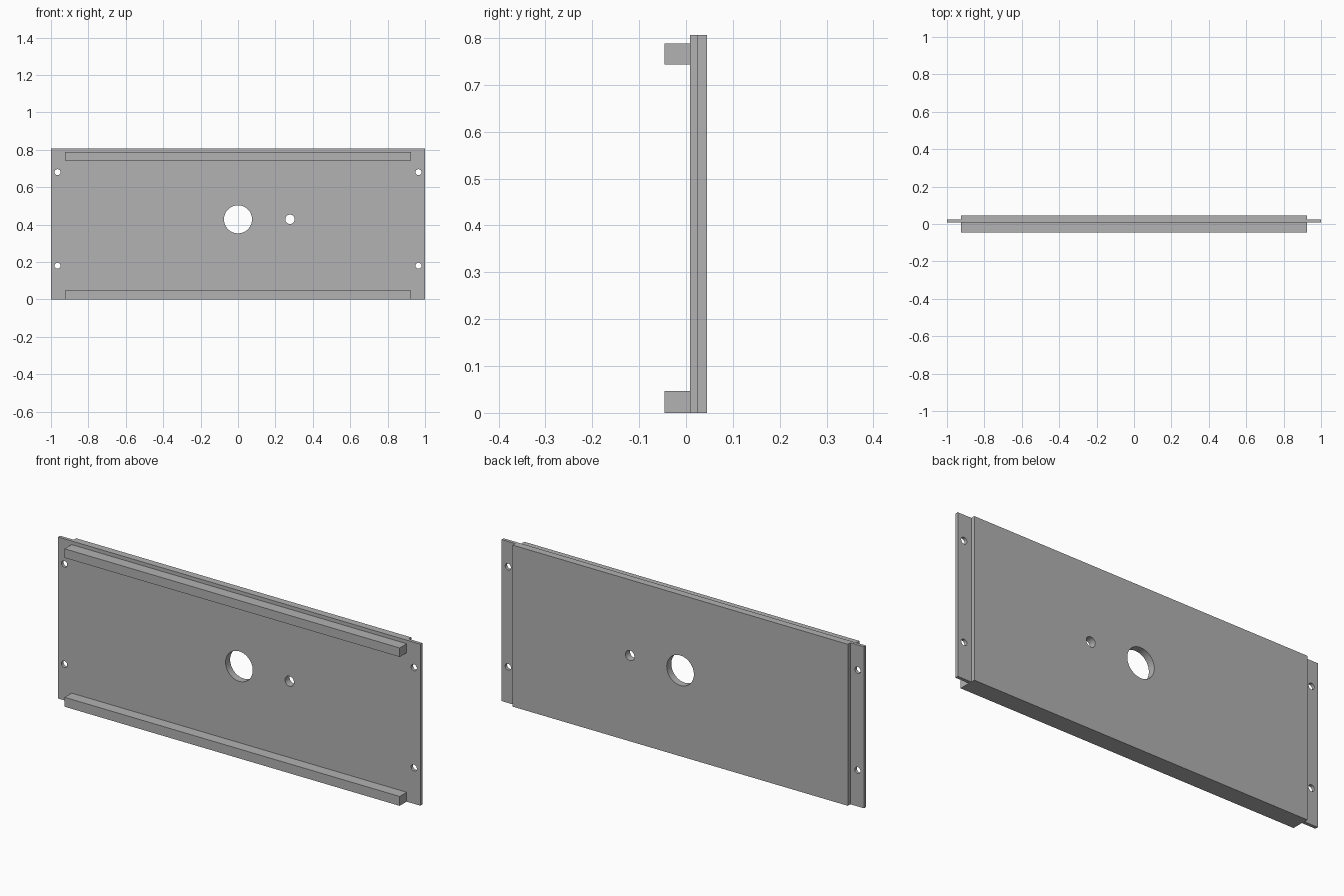
import bpy
import bmesh
import math

cube = bpy.data.objects.get("Cube")
if cube:
    bpy.data.objects.remove(cube, do_unlink=True)

HEIGHT = 0.806
FRONT, STEP, BACK = 0.009, 0.025, 0.045   # depths of plate front, flange back, plate back
INNER = 0.925                             # half width of the thick part
HOLE_Z = 0.428

grey = bpy.data.materials.new("plain grey")
grey.use_nodes = True
colour = (0.445, 0.445, 0.445, 1)
grey.diffuse_color = colour
grey.node_tree.nodes["Principled BSDF"].inputs["Base Color"].default_value = colour


def add_object(name, bm):
    bmesh.ops.recalc_face_normals(bm, faces=bm.faces)
    mesh = bpy.data.meshes.new(name)
    bm.to_mesh(mesh)
    bm.free()
    mesh.materials.append(grey)
    obj = bpy.data.objects.new(name, mesh)
    bpy.context.collection.objects.link(obj)
    return obj


def extrude_up(name, outline, z0, z1):
    bm = bmesh.new()
    face = bm.faces.new([bm.verts.new((x, y, z0)) for x, y in outline])
    top = bmesh.ops.extrude_face_region(bm, geom=[face])["geom"]
    verts = [v for v in top if isinstance(v, bmesh.types.BMVert)]
    bmesh.ops.translate(bm, verts=verts, vec=(0, 0, z1 - z0))
    return add_object(name, bm)


# Panel with thin flanges at both ends
half = [(1, FRONT), (1, STEP), (INNER, STEP), (INNER, BACK)]
panel = extrude_up("panel", half + [(-x, y) for x, y in reversed(half)], 0, HEIGHT)

# Rails along the front
rail = [(-INNER, -0.046), (INNER, -0.046), (INNER, FRONT), (-INNER, FRONT)]
extrude_up("bottom_rail", rail, 0, 0.047)
extrude_up("top_rail", rail, 0.743, 0.788)

# Centre hole, side hole and flange screw holes
holes = [(0, HOLE_Z, 0.075), (0.278, HOLE_Z, 0.025)]
holes += [(x, z, 0.016) for x in (-0.965, 0.965) for z in (0.18, 0.68)]
for x, z, radius in holes:
    bpy.ops.mesh.primitive_cylinder_add(vertices=48, radius=radius, depth=0.3,
                                        location=(x, 0, z), rotation=(math.pi / 2, 0, 0))
    cutter = bpy.context.object
    cutter.name = "hole_cutter"
    cutter.data.materials.append(grey)
    cut = panel.modifiers.new("hole", "BOOLEAN")
    cut.operation = "DIFFERENCE"
    cut.solver = "EXACT"
    cut.object = cutter
    bpy.ops.object.select_all(action="DESELECT")
    panel.select_set(True)
    bpy.context.view_layer.objects.active = panel
    bpy.ops.object.modifier_apply(modifier=cut.name)
    bpy.data.objects.remove(cutter, do_unlink=True)

bpy.ops.object.shade_smooth_by_angle(angle=math.radians(30))
